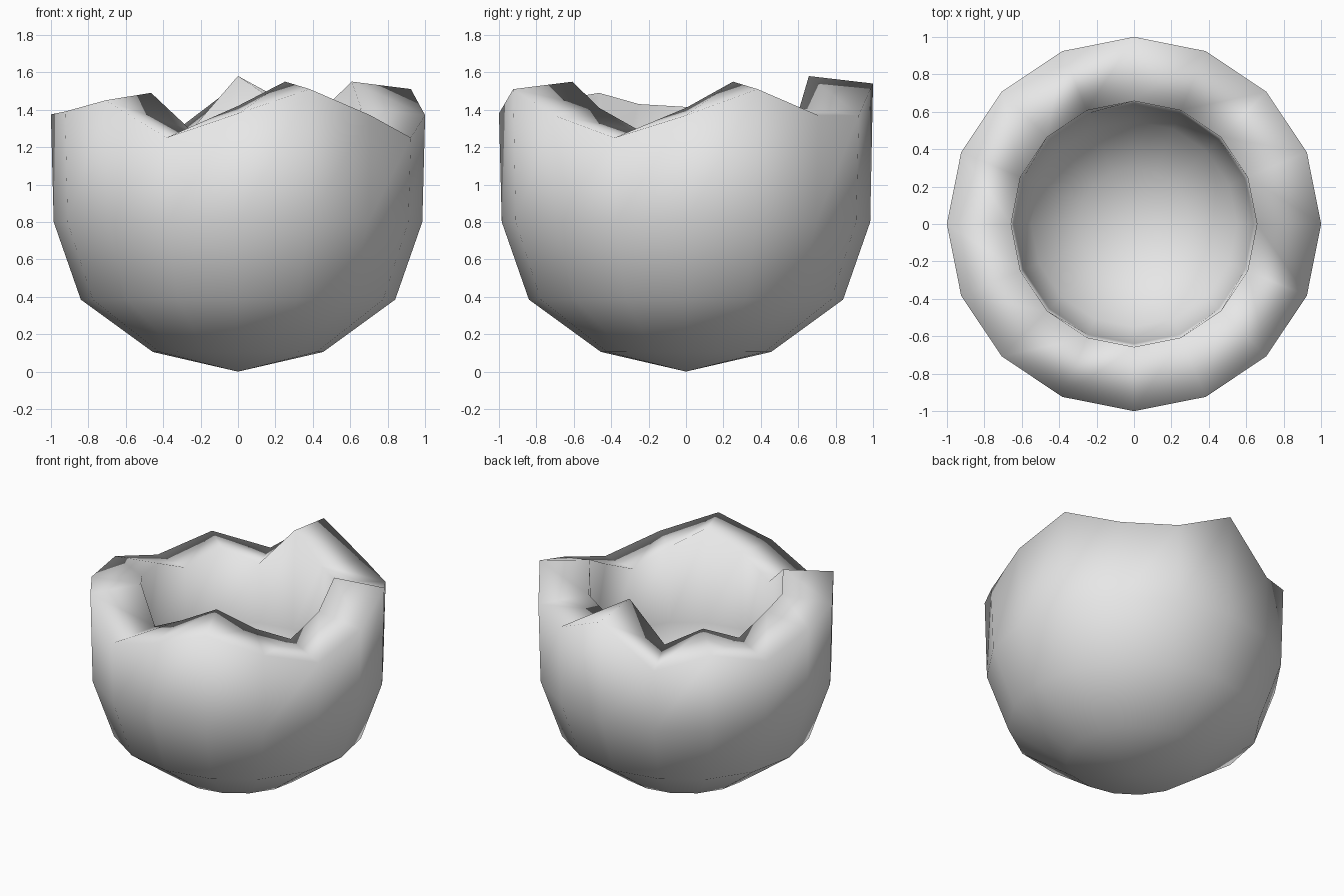
import bpy, bmesh, math

if "Cube" in bpy.data.objects:
    bpy.data.objects.remove(bpy.data.objects["Cube"])

SIDES = 16
# Jagged heights of the broken edge, one per side, counter-clockwise from the front
RIM = [1.38, 1.51, 1.37, 1.25, 1.37, 1.51, 1.37, 1.37,
       1.54, 1.25, 1.37, 1.26, 1.375, 1.39, 1.45, 1.25]
LIFT = 0.04                                              # inner lip sits a little higher
OUTSIDE = [(0.455, 0.105), (0.84, 0.385), (0.985, 0.8)]  # radius, height
INSIDE = [(0.64, 0.86), (0.55, 0.61), (0.30, 0.43)]

shell_grey = bpy.data.materials.new("shell_grey")
shell_grey.diffuse_color = (0.8, 0.8, 0.8, 1)
shell_grey.use_nodes = True
shell_grey.node_tree.nodes["Principled BSDF"].inputs["Base Color"].default_value = shell_grey.diffuse_color

bm = bmesh.new()


def ring(radius, heights):
    verts = []
    for k in range(SIDES):
        a = 2 * math.pi * k / SIDES - math.pi / 2
        verts.append(bm.verts.new((radius * math.cos(a), radius * math.sin(a), heights[k])))
    return verts


# Outer wall, broken edge, thick lip, then the hollow
rings = [ring(r, [z] * SIDES) for r, z in OUTSIDE]
rings.append(ring(1.0, RIM))
rings.append(ring(0.657, [z + LIFT for z in RIM]))
rings += [ring(r, [z] * SIDES) for r, z in INSIDE]
for low, high in zip(rings, rings[1:]):
    for k in range(SIDES):
        n = (k + 1) % SIDES
        bm.faces.new((low[k], low[n], high[n], high[k]))

# Pointed bottom and hollow floor
bottom = bm.verts.new((0, 0, 0))
floor = bm.verts.new((0, 0, 0.35))
for k in range(SIDES):
    n = (k + 1) % SIDES
    bm.faces.new((bottom, rings[0][n], rings[0][k]))
    bm.faces.new((floor, rings[-1][k], rings[-1][n]))

bmesh.ops.recalc_face_normals(bm, faces=bm.faces)
for f in bm.faces:
    f.smooth = True

mesh = bpy.data.meshes.new("broken_shell")
bm.to_mesh(mesh)
bm.free()
mesh.materials.append(shell_grey)
shell = bpy.data.objects.new("broken_shell", mesh)
bpy.context.collection.objects.link(shell)
